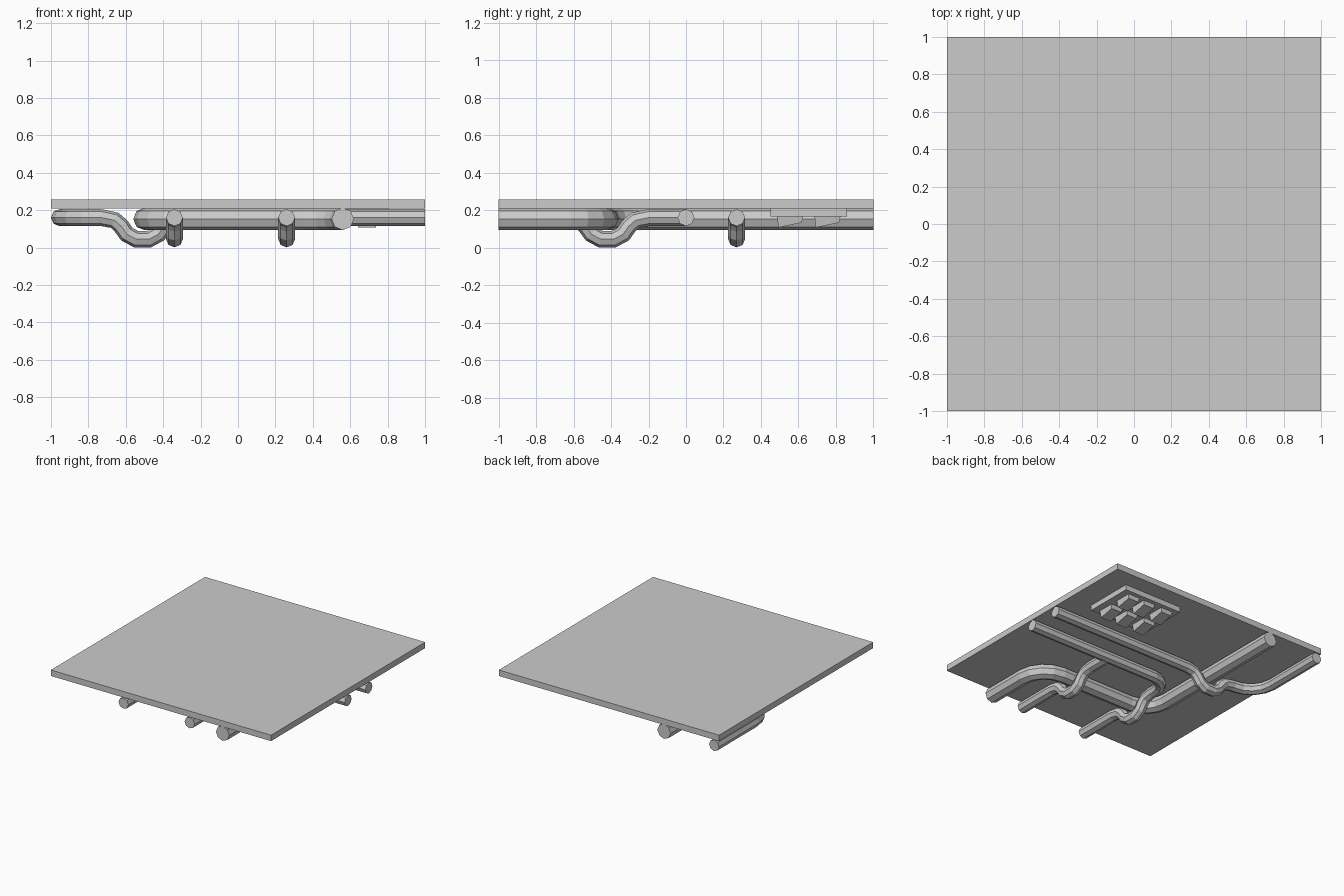
import bpy, bmesh, math
from mathutils import Vector

if "Cube" in bpy.data.objects:
    bpy.data.objects.remove(bpy.data.objects["Cube"])

grey = bpy.data.materials.new("light grey")
grey.diffuse_color = (0.6, 0.6, 0.6, 1)
grey.use_nodes = True
grey.node_tree.nodes["Principled BSDF"].inputs["Base Color"].default_value = grey.diffuse_color


def finish(bm, name):
    bmesh.ops.recalc_face_normals(bm, faces=bm.faces[:])
    me = bpy.data.meshes.new(name)
    bm.to_mesh(me)
    bm.free()
    me.materials.append(grey)
    ob = bpy.data.objects.new(name, me)
    bpy.context.collection.objects.link(ob)
    return ob


def box(name, lo, hi, taper=0.0, slope=0.0):
    """Box whose underside can be inset (taper) and raised at +y (slope)."""
    bm = bmesh.new()
    bmesh.ops.create_cube(bm, size=1)
    for v in bm.verts:
        below, s = v.co.z < 0, v.co.copy()
        v.co = Vector([lo[i] + (hi[i] - lo[i]) * (s[i] + 0.5) for i in range(3)])
        if below:
            v.co.x -= math.copysign(taper, s.x)
            v.co.y -= math.copysign(taper, s.y)
            if s.y > 0:
                v.co.z += slope
    return finish(bm, name)


def bend(corner, a, b, r, n=4):
    """Quarter arc at a corner, arriving along a and leaving along b."""
    c, a, b = Vector(corner), Vector(a), Vector(b)
    mid = c - a * r + b * r
    return [mid + r * (a * math.sin(t) - b * math.cos(t))
            for t in (i * math.pi / 2 / n for i in range(n + 1))]


def dip(centre, along):
    """U-shaped drop that passes below the wide pipe."""
    half = [(0.22, 0.16), (0.15, 0.146), (0.115, 0.115), (0.085, 0.072), (0.035, 0.045)]
    prof = [(-s, z) for s, z in half] + [(s, z) for s, z in reversed(half)]
    c, d = Vector(centre), Vector(along)
    return [Vector((c.x, c.y, z)) + d * s for s, z in prof]


def pipe(name, path, r, sides=8):
    pts = [Vector(p) for p in path]
    bm = bmesh.new()
    rings = []
    for i, p in enumerate(pts):
        t0 = (p - pts[max(i - 1, 0)]).normalized()
        t1 = (pts[min(i + 1, len(pts) - 1)] - p).normalized()
        t = (t0 + t1).normalized()
        side = t.cross(Vector((0, 0, 1))).normalized()
        up = side.cross(t)
        rings.append([bm.verts.new(p + r * (side * math.cos(k * math.tau / sides)
                                            + up * math.sin(k * math.tau / sides)))
                      for k in range(sides)])
    for a, b in zip(rings, rings[1:]):
        for k in range(sides):
            j = (k + 1) % sides
            bm.faces.new((a[k], a[j], b[j], b[k]))
    bm.faces.new(rings[0])
    bm.faces.new(rings[-1])
    return finish(bm, name)


X, Y = Vector((1, 0, 0)), Vector((0, 1, 0))
Z, R = 0.16, 0.045

# ceiling slab
box("ceiling_slab", (-1, -1, 0.208), (1, 1, 0.257))

# wide pipe with two elbows
zb = 0.153
pipe("wide_pipe", [(0.56, -1, zb)] + bend((0.56, -0.42, zb), Y, -X, 0.2)
     + bend((-0.5, -0.42, zb), -X, Y, 0.2) + [(-0.5, 1, zb)], 0.06)

# corner pipe: from the back, round the elbow, below the wide pipe, to the right
pipe("corner_pipe", [(-0.955, 1, Z)] + bend((-0.955, 0.27, Z), -Y, X, 0.21)
     + dip((-0.51, 0.27, Z), X) + [(1, 0.27, Z)], R)

# main pipe: from the front, below the wide pipe, elbow to the right
pipe("main_pipe", [(-0.34, -1, Z)] + dip((-0.34, -0.42, Z), Y)
     + bend((-0.34, 0, Z), Y, X, 0.15) + [(1, 0, Z)], R)

# branch pipe joining the main pipe
pipe("branch_pipe", [(0.26, -1, Z)] + dip((0.26, -0.42, Z), Y) + [(0.26, 0, Z)], R)

# control panel with six sloped keys
box("panel", (0.27, 0.45, 0.165), (0.8, 0.86, 0.21))
for i, x in enumerate((0.69, 0.54, 0.37)):
    for j, y in enumerate((0.555, 0.755)):
        box(f"panel_key_{i}_{j}", (x - 0.055, y - 0.07, 0.107), (x + 0.055, y + 0.07, 0.17),
            taper=0.008, slope=0.026)
